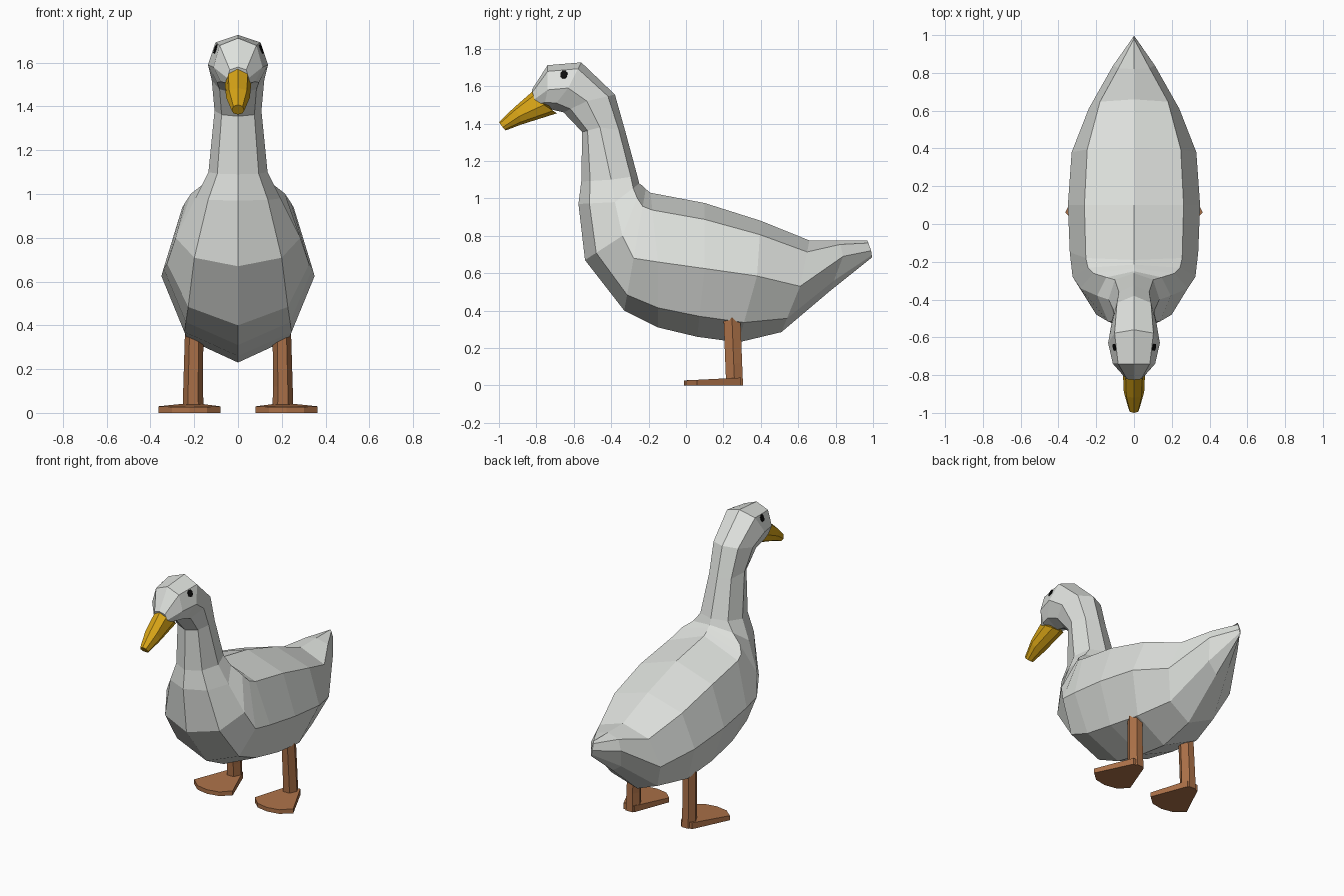
import bpy, bmesh
from mathutils import Vector
from mathutils.bvhtree import BVHTree


def material(name, rgb):
    m = bpy.data.materials.new(name)
    m.diffuse_color = (*rgb, 1)
    return m


GREY = material("pale grey feathers", (0.73, 0.75, 0.72))
GOLD = material("golden bill", (0.68, 0.37, 0.008))
BROWN = material("brown legs", (0.41, 0.165, 0.065))
BLACK = material("black eyes", (0.004, 0.004, 0.004))


def loft(name, rings, mat):
    """Skin a list of closed rings into a flat shaded mesh with capped ends."""
    bm = bmesh.new()
    loops = [[bm.verts.new(p) for p in r] for r in rings]
    n = len(loops[0])
    for a, b in zip(loops, loops[1:]):
        for i in range(n):
            j = (i + 1) % n
            bm.faces.new((a[i], a[j], b[j], b[i]))
    bm.faces.new(loops[0])
    bm.faces.new(loops[-1])
    bmesh.ops.recalc_face_normals(bm, faces=bm.faces[:])
    tree = BVHTree.FromBMesh(bm)
    me = bpy.data.meshes.new(name)
    bm.to_mesh(me)
    bm.free()
    me.materials.append(mat)
    bpy.context.collection.objects.link(bpy.data.objects.new(name, me))
    return tree


def octagon(by, bz, sy, sz, ty, tz, w):
    """Mirrored 8-sided section from bottom, side and top points and half width."""
    b, s, t = Vector((0, by, bz)), Vector((w, sy, sz)), Vector((0, ty, tz))
    low, up = b.lerp(s, 0.3), t.lerp(s, 0.25)
    low.x, up.x = 0.7 * w, 0.75 * w
    half = [low, s, up]
    return [b, *half, t, *[Vector((-p.x, p.y, p.z)) for p in reversed(half)]]


# body, neck and head: sections from the tail tip round to the face
# (bottom y z, side y z, top y z, half width)
BODY = [
    (0.995, 0.685, 0.99, 0.72, 0.97, 0.775, 0.004),
    (0.77, 0.505, 0.84, 0.69, 0.82, 0.775, 0.11),
    (0.51, 0.285, 0.61, 0.53, 0.66, 0.775, 0.24),
    (0.28, 0.23, 0.38, 0.585, 0.40, 0.88, 0.33),
    (0.06, 0.26, 0.10, 0.625, 0.10, 0.975, 0.35),
    (-0.15, 0.31, -0.15, 0.66, -0.19, 1.03, 0.34),
    (-0.33, 0.40, -0.28, 0.68, -0.215, 1.05, 0.325),
    (-0.54, 0.67, -0.34, 0.80, -0.235, 1.07, 0.285),
    (-0.575, 0.97, -0.38, 0.98, -0.25, 1.08, 0.195),
    (-0.56, 1.09, -0.40, 1.10, -0.26, 1.12, 0.135),
    (-0.555, 1.355, -0.46, 1.38, -0.325, 1.36, 0.107),
    (-0.655, 1.46, -0.53, 1.52, -0.38, 1.555, 0.12),
    (-0.72, 1.475, -0.63, 1.59, -0.56, 1.727, 0.137),
    (-0.76, 1.485, -0.74, 1.58, -0.74, 1.712, 0.112),
    (-0.79, 1.49, -0.81, 1.53, -0.825, 1.58, 0.05),
]
surface = loft("body_and_head", [octagon(*r) for r in BODY], GREY)

# bill
BILL = [
    (-0.69, 1.455, -0.76, 1.50, -0.80, 1.59, 0.06),
    (-0.88, 1.395, -0.89, 1.44, -0.92, 1.485, 0.054),
    (-0.965, 1.363, -0.98, 1.38, -1.0, 1.408, 0.028),
]
loft("bill", [octagon(*r) for r in BILL], GOLD)

for side, label in ((1, "left"), (-1, "right")):
    # leg: six-sided tapered post running up into the body
    hexagon = [(-1, 0), (-0.5, -1), (0.5, -1), (1, 0), (0.5, 1), (-0.5, 1)]
    rings = [[(side * (x + rx * i), y + 0.045 * j, z) for i, j in hexagon]
             for x, y, z, rx in ((0.205, 0.26, 0.0, 0.048),
                                 (0.205, 0.255, 0.12, 0.045),
                                 (0.20, 0.245, 0.38, 0.042))]
    loft(label + "_leg", rings, BROWN)

    # webbed foot: fan outline, slightly thicker towards the heel
    fan = [(-0.05, 0.295), (-0.14, 0.06), (-0.08, 0.005), (0.0, -0.01),
           (0.08, 0.005), (0.143, 0.06), (0.03, 0.295)]
    rings = [[(side * (0.221 + x), y, k * (0.027 + 0.05 * max(y, 0))) for x, y in fan]
             for k in (0, 1)]
    loft(label + "_foot", rings, BROWN)

    # eye: thin plate lying on the side of the head
    spot, normal, _, _ = surface.find_nearest(Vector((side * 0.12, -0.655, 1.668)))
    u = normal.cross(Vector((0, 0, 1))).normalized()
    v = normal.cross(u)
    shape = [(-1, -0.5), (-0.5, -1), (0.5, -1), (1, -0.5),
             (1, 0.5), (0.5, 1), (-0.5, 1), (-1, 0.5)]
    rings = [[spot + normal * h + u * (0.018 * a) + v * (0.021 * b) for a, b in shape]
             for h in (-0.003, 0.005)]
    loft(label + "_eye", rings, BLACK)
